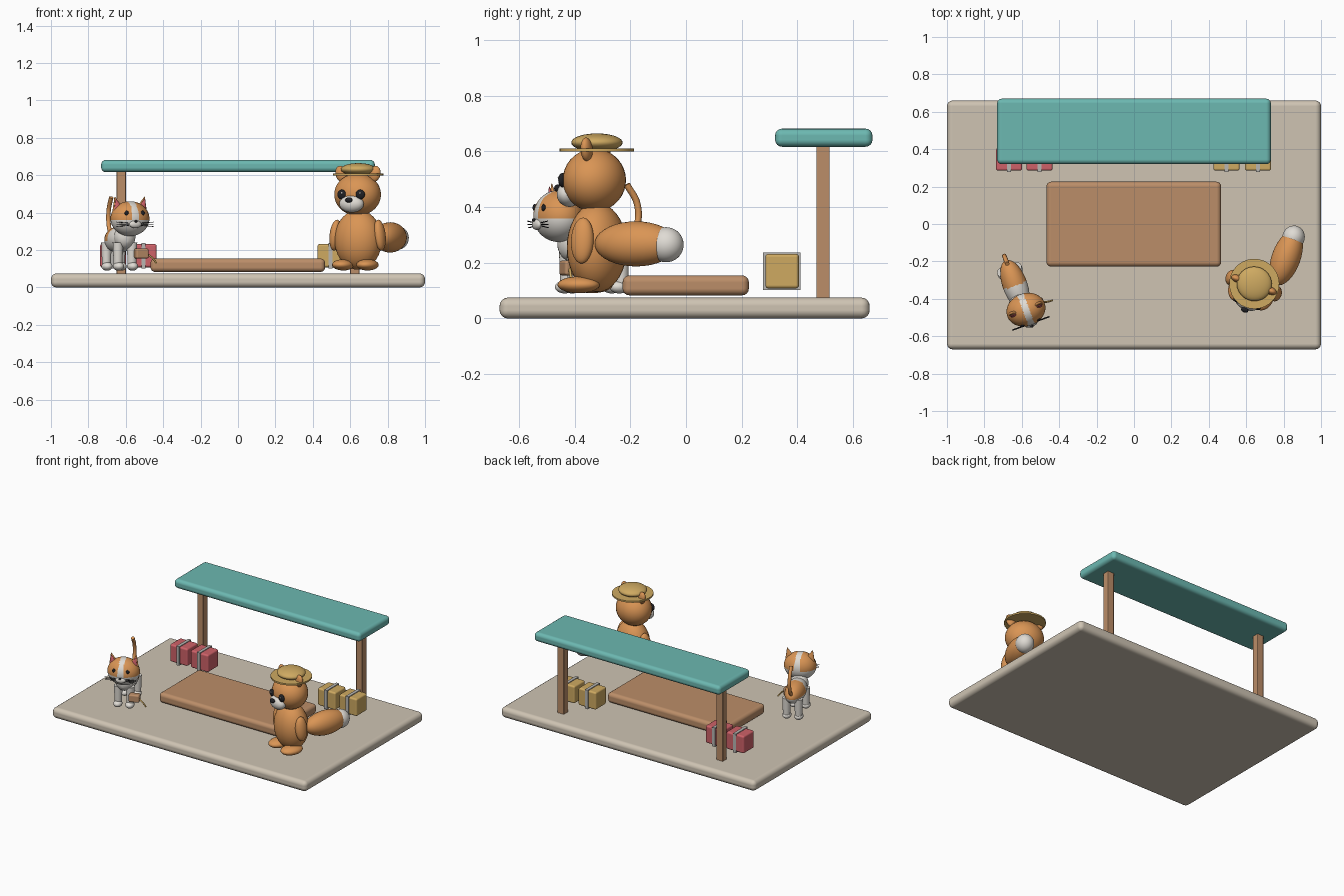
import bpy, bmesh
from math import sqrt
from mathutils import Matrix, Vector

if "Cube" in bpy.data.objects:
    bpy.data.objects.remove(bpy.data.objects["Cube"])


def material(name, rgb):
    m = bpy.data.materials.new(name)
    m.use_nodes = True
    m.diffuse_color = (*rgb, 1)
    m.node_tree.nodes["Principled BSDF"].inputs["Base Color"].default_value = (*rgb, 1)
    return m


CREAM = material("warm stone", (0.62, 0.55, 0.45))
TEAL = material("teal", (0.15, 0.48, 0.44))
WOOD = material("wood", (0.50, 0.27, 0.14))
ORANGE = material("orange fur", (0.70, 0.30, 0.09))
WHITE = material("white fur", (0.74, 0.71, 0.66))
RED = material("rose red", (0.62, 0.12, 0.14))
YELLOW = material("straw yellow", (0.62, 0.40, 0.12))
GREY = material("strap grey", (0.48, 0.47, 0.45))
BLACK = material("black", (0.015, 0.015, 0.018))

WORLD = Matrix()


def finish(name, bm, frame, mats, smooth=True, rule=None):
    """Colour faces by rule in local space, then move the mesh into its frame."""
    for f in bm.faces:
        f.smooth = smooth
        if rule:
            f.material_index = rule(f.calc_center_median())
    bm.transform(frame)
    me = bpy.data.meshes.new(name)
    bm.to_mesh(me)
    bm.free()
    for m in mats:
        me.materials.append(m)
    ob = bpy.data.objects.new(name, me)
    bpy.context.collection.objects.link(ob)
    return ob


def ball(name, loc, radii, mat, frame=WORLD, tilt=0, mat2=None, rule=None):
    bm = bmesh.new()
    fine = 2 if rule else 1
    bmesh.ops.create_uvsphere(bm, u_segments=32 * fine, v_segments=18 * fine, radius=1)
    bm.transform(Matrix.Translation(loc) @ Matrix.Rotation(tilt, 4, "Y") @ Matrix.Diagonal((*radii, 1)))
    return finish(name, bm, frame, [mat, mat2] if mat2 else [mat], True, rule)


def box(name, lo, hi, mat, bevel=0, frame=WORLD):
    lo, hi = Vector(lo), Vector(hi)
    bm = bmesh.new()
    bmesh.ops.create_cube(bm, size=1)
    bm.transform(Matrix.Translation((lo + hi) / 2) @ Matrix.Diagonal((*(hi - lo), 1)))
    ob = finish(name, bm, frame, [mat], False)
    if bevel:
        mod = ob.modifiers.new("rounded", "BEVEL")
        mod.width, mod.segments = bevel, 4
        for p in ob.data.polygons:
            p.use_smooth = True
        mod.harden_normals = True
    return ob


def cone(name, loc, r1, r2, depth, mat, frame=WORLD, squash=1, tilt=0, sides=32):
    bm = bmesh.new()
    bmesh.ops.create_cone(bm, cap_ends=True, segments=sides, radius1=r1, radius2=r2, depth=depth)
    bm.transform(Matrix.Translation(loc) @ Matrix.Rotation(tilt, 4, "Y") @ Matrix.Diagonal((1, squash, 1, 1)))
    ob = finish(name, bm, frame, [mat])
    for p in ob.data.polygons:
        p.use_smooth = len(p.vertices) == 4
    return ob


def tube(name, points, radius, mat, frame=WORLD):
    cu = bpy.data.curves.new(name, "CURVE")
    cu.dimensions = "3D"
    cu.bevel_depth, cu.bevel_resolution, cu.use_fill_caps = radius, 3, True
    sp = cu.splines.new("BEZIER")
    sp.bezier_points.add(len(points) - 1)
    for bp, p in zip(sp.bezier_points, points):
        bp.co = frame @ Vector(p)
        bp.handle_left_type = bp.handle_right_type = "AUTO"
    cu.materials.append(mat)
    ob = bpy.data.objects.new(name, cu)
    bpy.context.collection.objects.link(ob)


def front_point(center, radii, dx, dz):
    """Point on the front of an ellipsoid at an offset from its centre."""
    y = sqrt(1 - (dx / radii[0]) ** 2 - (dz / radii[2]) ** 2)
    return Vector(center) + Vector((dx, -y * radii[1], dz))


SIDES = ((1, "left"), (-1, "right"))

# Platform, shelter and low bench
box("platform", (-1, -0.67, 0), (1, 0.66, 0.075), CREAM, 0.03)
box("shelter_roof", (-0.732, 0.32, 0.617), (0.732, 0.67, 0.682), TEAL, 0.025)
for s, side in SIDES:
    x = s * 0.625
    box(side + "_post", (x - 0.025, 0.468, 0.07), (x + 0.025, 0.516, 0.63), WOOD, 0.004)
box("bench", (-0.468, -0.228, 0.083), (0.466, 0.226, 0.155), WOOD, 0.025)

# Luggage, each case with a strap around it
for label, mat, centers in (("red", RED, (-0.668, -0.505)), ("yellow", YELLOW, (0.495, 0.663))):
    for i, x in enumerate(centers):
        name = f"{label}_case_{i + 1}"
        box(name, (x - 0.07, 0.285, 0.108), (x + 0.07, 0.406, 0.232), mat, 0.012)
        box(name + "_strap", (x - 0.011, 0.277, 0.102), (x + 0.011, 0.411, 0.237), GREY)

# Bear: body, limbs and tail
bear = Matrix.Translation((0.643, -0.32, 0)) @ Matrix.Rotation(-0.35, 4, "Z")
ball("bear_body", (0, 0, 0.255), (0.13, 0.105, 0.16), ORANGE, bear)
head, head_r = (0, -0.01, 0.497), (0.127, 0.112, 0.113)
ball("bear_head", head, head_r, ORANGE, bear)
for s, side in SIDES:
    ball(f"bear_{side}_arm", (s * 0.126, -0.01, 0.28), (0.03, 0.042, 0.083), ORANGE, bear, -s * 0.12)
    ball(f"bear_{side}_foot", (s * 0.069, -0.045, 0.121), (0.057, 0.078, 0.03), ORANGE, bear)
    ball(f"bear_{side}_ear", (s * 0.095, -0.005, 0.607), (0.032, 0.02, 0.044), ORANGE, bear, s * 0.3)
    ball(f"bear_{side}_eye_patch", front_point(head, head_r, s * 0.052, 0.0), (0.026, 0.014, 0.026), BLACK, bear)
    glint = front_point(head, head_r, s * 0.052, 0.006) + Vector((0.004, -0.014, 0.002))
    ball(f"bear_{side}_eye_glint", glint, (0.005, 0.003, 0.005), WHITE, bear)
ball("bear_muzzle", (0, -0.105, 0.447), (0.068, 0.042, 0.046), WHITE, bear)
ball("bear_nose", (0, -0.148, 0.468), (0.02, 0.014, 0.014), BLACK, bear)
ball("bear_tail", (0.112, 0.19, 0.268), (0.077, 0.155, 0.081), ORANGE, bear)
ball("bear_tail_tip", (0.112, 0.305, 0.265), (0.06, 0.064, 0.063), WHITE, bear)

# Straw hat
cone("hat_brim", (0, 0, 0.605), 0.134, 0.134, 0.011, YELLOW, bear)
ball("hat_crown", (0, 0, 0.632), (0.094, 0.092, 0.033), YELLOW, bear)

# Cat: body with an orange back, legs and tail
cat = Matrix.Translation((-0.635, -0.33, 0)) @ Matrix.Rotation(0.35, 4, "Z")
ball("cat_body", (0, 0.005, 0.255), (0.066, 0.14, 0.07), WHITE, cat,
     mat2=ORANGE, rule=lambda c: int(c.z > 0.25 and c.y > 0))
ball("cat_chest", (0, -0.085, 0.27), (0.058, 0.052, 0.065), WHITE, cat)
for s, side in SIDES:
    for y, end in ((-0.09, "front"), (0.09, "hind")):
        cone(f"cat_{side}_{end}_leg", (s * 0.04, y, 0.175), 0.023, 0.028, 0.13, WHITE, cat)
        ball(f"cat_{side}_{end}_paw", (s * 0.04, y - 0.008, 0.113), (0.029, 0.036, 0.023), WHITE, cat)
tube("cat_tail", ((0, 0.125, 0.275), (0, 0.162, 0.33), (0, 0.165, 0.41), (0, 0.125, 0.482)), 0.012, ORANGE, cat)

# Cat head: orange cap split by a white blaze
face, face_r = (0.01, -0.14, 0.368), (0.106, 0.088, 0.093)
ball("cat_head", face, face_r, WHITE, cat, mat2=ORANGE,
     rule=lambda c: int(c.z > 0.362 and abs(c.x - face[0]) > 0.017))
for s, side in SIDES:
    x = face[0] + s * 0.075
    cone(f"cat_{side}_ear", (x, -0.135, 0.447), 0.034, 0.002, 0.078, ORANGE, cat, 0.5, s * 0.25)
    cone(f"cat_{side}_inner_ear", (x, -0.145, 0.445), 0.025, 0.002, 0.06, RED, cat, 0.5, s * 0.25)
    ball(f"cat_{side}_eye", front_point(face, face_r, s * 0.046, 0.03), (0.011, 0.007, 0.013), BLACK, cat)
    for i, dz in enumerate((-0.028, -0.016, -0.004)):
        root = front_point(face, face_r, s * 0.035, -0.022 + dz * 0.5)
        tip = root + Vector((s * 0.07, 0.0, dz * 0.5 + 0.008))
        tube(f"cat_{side}_whisker_{i + 1}", (root, tip), 0.0018, BLACK, cat)
ball("cat_muzzle", front_point(face, face_r, 0, -0.03), (0.034, 0.014, 0.02), WHITE, cat)
ball("cat_nose", front_point(face, face_r, 0, -0.014) + Vector((0, -0.008, 0)), (0.009, 0.006, 0.006), BLACK, cat)

# Small bag at the cat's side, with a loose cord
box("bag", (0.043, -0.152, 0.155), (0.115, -0.105, 0.208), WOOD, 0.01, cat)
tube("bag_cord", ((0.1, -0.13, 0.185), (0.135, -0.14, 0.16), (0.16, -0.142, 0.13)), 0.005, YELLOW, cat)
